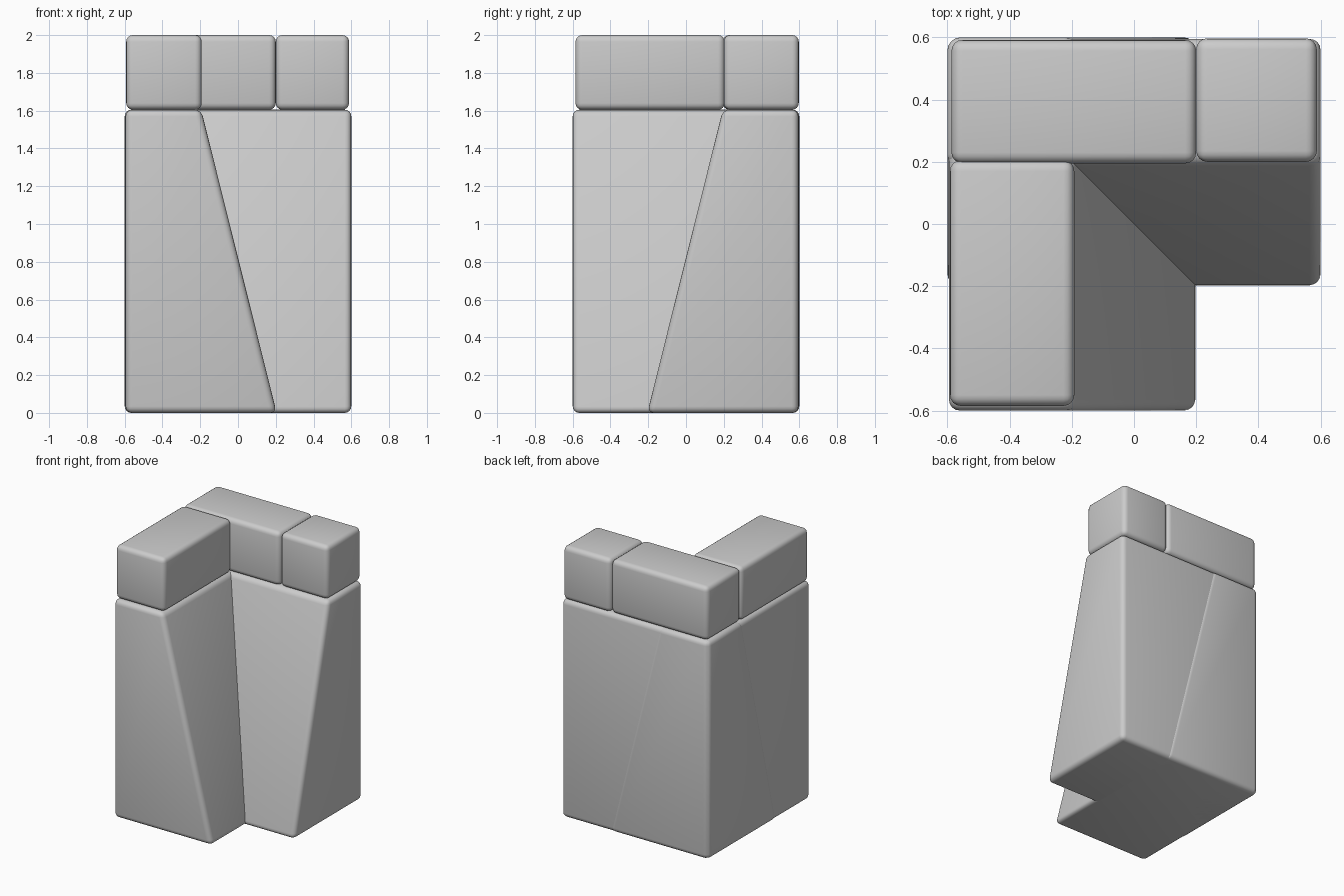
import bpy, bmesh

if "Cube" in bpy.data.objects:
    bpy.data.objects.remove(bpy.data.objects["Cube"])


def finish(name, bottom, top, z0, z1):
    """Rounded block between a bottom and a top rectangle (x0, x1, y0, y1)."""
    bm = bmesh.new()
    rings = []
    for (x0, x1, y0, y1), z in ((bottom, z0), (top, z1)):
        rings.append([bm.verts.new((x, y, z)) for x, y in
                      ((x0, y0), (x1, y0), (x1, y1), (x0, y1))])
    lo, hi = rings
    bm.faces.new(lo[::-1])
    bm.faces.new(hi)
    for i in range(4):
        j = (i + 1) % 4
        bm.faces.new((lo[i], lo[j], hi[j], hi[i]))
    bmesh.ops.bevel(bm, geom=bm.edges[:], offset=0.035, offset_type='OFFSET',
                    segments=4, profile=0.5, affect='EDGES')
    for f in bm.faces:
        f.smooth = True
    mesh = bpy.data.meshes.new(name)
    bm.to_mesh(mesh)
    bm.free()
    obj = bpy.data.objects.new(name, mesh)
    bpy.context.collection.objects.link(obj)
    return obj


# Two tapered wall slabs crossing at the back left corner
finish("front_wall_slab", (-0.595, 0.205, -0.6, 0.6),
       (-0.595, -0.195, -0.6, 0.6), 0, 1.605)
finish("back_wall_slab", (-0.6, 0.6, -0.205, 0.595),
       (-0.6, 0.6, 0.195, 0.595), 0, 1.605)

# Capping stones
for name, rect in (("front_cap_stone", (-0.592, -0.192, -0.585, 0.205)),
                   ("corner_cap_stone", (-0.587, 0.2, 0.195, 0.592)),
                   ("end_cap_stone", (0.2, 0.588, 0.2, 0.597))):
    finish(name, rect, rect, 1.605, 2.0)
